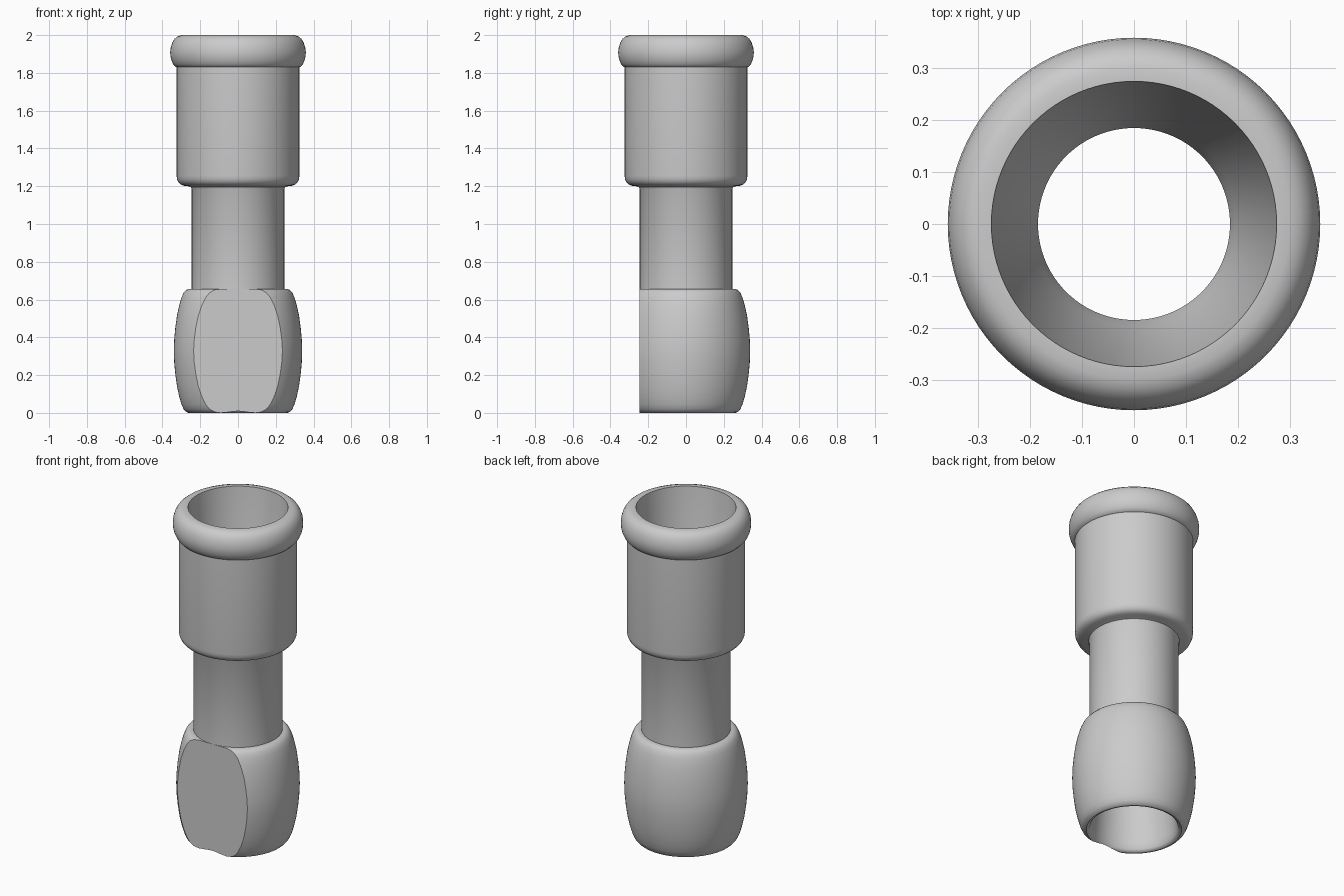
import bpy, bmesh, math

if "Cube" in bpy.data.objects:
    bpy.data.objects.remove(bpy.data.objects["Cube"])

SEG = 96

# Closed wall profile (radius, height): bulb lower half is mirrored to make the upper half
bulb_low = [(0.262, 0.0), (0.275, 0.005), (0.288, 0.02), (0.299, 0.045), (0.311, 0.085),
            (0.323, 0.14), (0.332, 0.205), (0.338, 0.27)]
bulb = bulb_low + [(0.34, 0.328)] + [(r, 0.656 - z) for r, z in reversed(bulb_low)]
stem = [(0.245, 0.656), (0.245, 1.185), (0.25, 1.195), (0.265, 1.2)]
sleeve = [(0.289, 1.203), (0.305, 1.21), (0.316, 1.221), (0.323, 1.237), (0.325, 1.255), (0.325, 1.83)]
collar = [(0.333, 1.834), (0.344, 1.847), (0.353, 1.868), (0.358, 1.89), (0.359, 1.91),
          (0.356, 1.935), (0.348, 1.96), (0.336, 1.98), (0.32, 1.993), (0.3, 2.0), (0.275, 2.0)]
bore = [(0.197, 1.2), (0.185, 1.17), (0.185, 0.66), (0.235, 0.05), (0.242, 0.013), (0.25, 0.004)]
profile = bulb + stem + sleeve + collar + bore


def lathe(name, pts):
    bm = bmesh.new()
    rings = []
    for i in range(SEG):
        a = 2 * math.pi * i / SEG
        rings.append([bm.verts.new((r * math.cos(a), r * math.sin(a), z)) for r, z in pts])
    n = len(pts)
    for i in range(SEG):
        p, q = rings[i], rings[(i + 1) % SEG]
        for j in range(n):
            k = (j + 1) % n
            bm.faces.new((p[j], q[j], q[k], p[k]))
    bmesh.ops.recalc_face_normals(bm, faces=bm.faces)
    me = bpy.data.meshes.new(name)
    bm.to_mesh(me)
    bm.free()
    ob = bpy.data.objects.new(name, me)
    bpy.context.collection.objects.link(ob)
    return ob


tube = lathe("stepped_tube", profile)

# Flat on the front of the bulb, just clear of the stem
bpy.ops.mesh.primitive_cube_add(size=1, location=(0, -0.2455 - 0.25, 0.35))
cutter = bpy.context.object
cutter.name = "flat_cutter"
cutter.scale = (1, 0.5, 0.9)
cutter.hide_render = True

mod = tube.modifiers.new("front_flat", 'BOOLEAN')
mod.operation = 'DIFFERENCE'
mod.solver = 'EXACT'
mod.object = cutter
bpy.ops.object.select_all(action='DESELECT')
bpy.context.view_layer.objects.active = tube
tube.select_set(True)
bpy.ops.object.modifier_apply(modifier=mod.name)
bpy.data.objects.remove(cutter)
bpy.ops.object.shade_smooth_by_angle(angle=math.radians(35))
